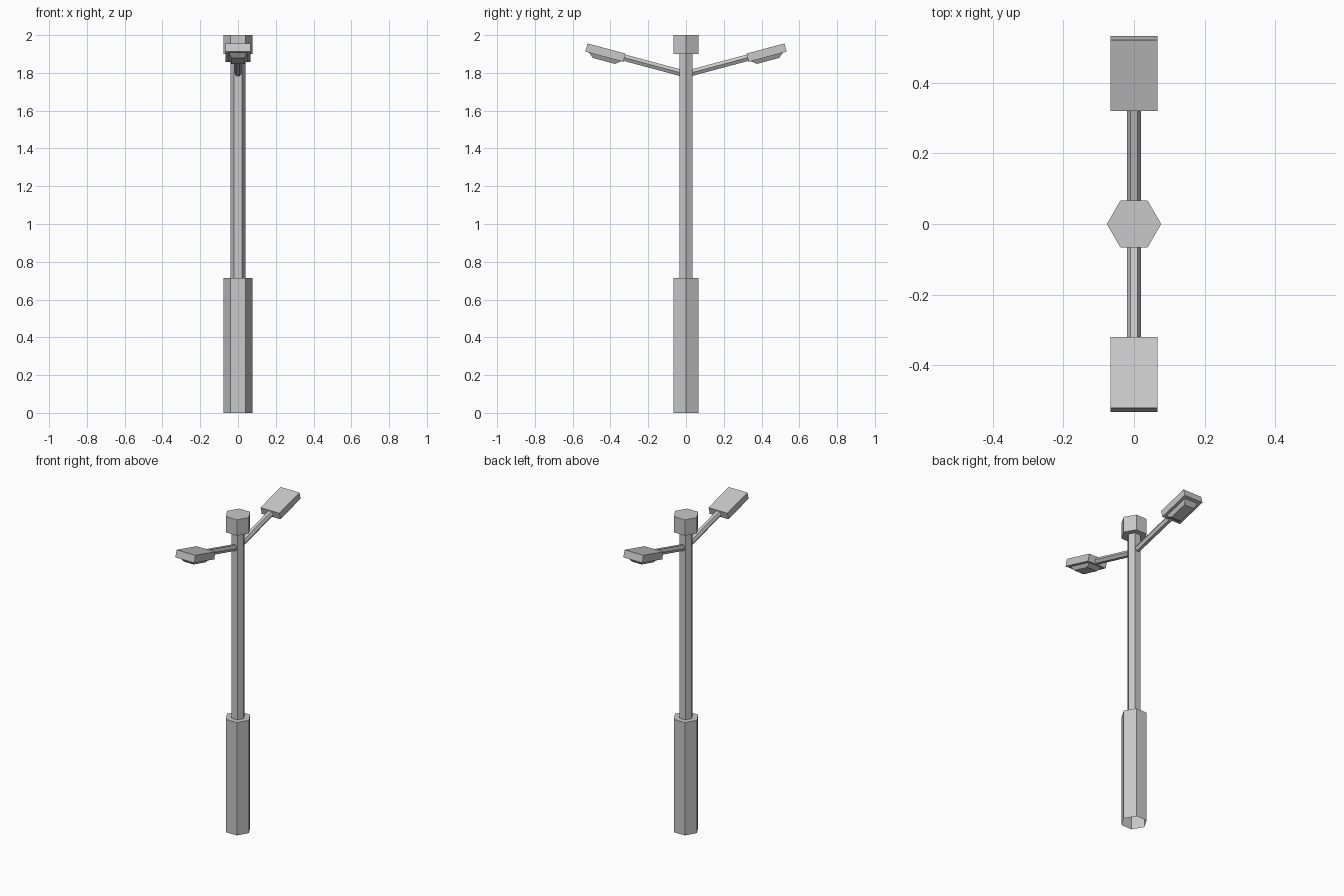
import bpy
import bmesh
from math import radians, pi, cos, sin
from mathutils import Matrix

cube = bpy.data.objects.get("Cube")
if cube:
    bpy.data.objects.remove(cube, do_unlink=True)

GREY = (0.58, 0.58, 0.58, 1.0)
metal = bpy.data.materials.new("grey metal")
metal.use_nodes = True
metal.diffuse_color = GREY
metal.node_tree.nodes["Principled BSDF"].inputs["Base Color"].default_value = GREY


def loft(name, rings, matrix=None, start_cap=True, end_cap=True):
    """Join matching rings of points with flat sides and optional end caps."""
    bm = bmesh.new()
    loops = [[bm.verts.new(p) for p in ring] for ring in rings]
    n = len(loops[0])
    for a, b in zip(loops, loops[1:]):
        for i in range(n):
            j = (i + 1) % n
            bm.faces.new((a[i], a[j], b[j], b[i]))
    if start_cap:
        bm.faces.new(loops[0][::-1])
    if end_cap:
        bm.faces.new(loops[-1])
    bmesh.ops.recalc_face_normals(bm, faces=bm.faces)
    if matrix:
        bm.transform(matrix)
    mesh = bpy.data.meshes.new(name)
    bm.to_mesh(mesh)
    bm.free()
    mesh.materials.append(metal)
    obj = bpy.data.objects.new(name, mesh)
    bpy.context.collection.objects.link(obj)
    return obj


def hexagon(radius):
    return [(radius * cos(i * pi / 3), radius * sin(i * pi / 3)) for i in range(6)]


def column(name, radius, bottom, top, **caps):
    return loft(name, [[(x, y, z) for x, y in hexagon(radius)] for z in (bottom, top)], **caps)


def rectangle(width, length, y, z):
    w, l = width / 2, length / 2
    return [(-w, y - l, z), (w, y - l, z), (w, y + l, z), (-w, y + l, z)]


# Upright: hollow-footed base, slim pole and top cap
column("base", 0.077, 0.0, 0.715, start_cap=False)
column("pole", 0.04, 0.715, 1.9, start_cap=False, end_cap=False)
column("top_cap", 0.077, 1.9, 2.0)

# Two opposite lamp arms, each tilted upward
tilt = Matrix.Translation((0, 0, 1.793)) @ Matrix.Rotation(radians(15), 4, "X")
REACH, LENGTH, HALF = 0.3375, 0.208, 0.0225
MIDDLE = REACH + LENGTH / 2
for side, turn in (("back", 0), ("front", pi)):
    place = Matrix.Rotation(turn, 4, "Z") @ tilt
    loft(side + "_arm",
         [[(x, y, z) for x, z in hexagon(0.02)] for y in (0.0, REACH)], place)
    loft(side + "_lamp_housing",
         [rectangle(0.132, LENGTH, MIDDLE, z) for z in (-HALF, HALF)], place)
    # Tapered lens below the housing
    loft(side + "_lamp_lens",
         [rectangle(0.07, 0.122, MIDDLE - 0.004, -HALF - 0.022),
          rectangle(0.095, 0.175, MIDDLE - 0.004, -HALF)], place, end_cap=False)
